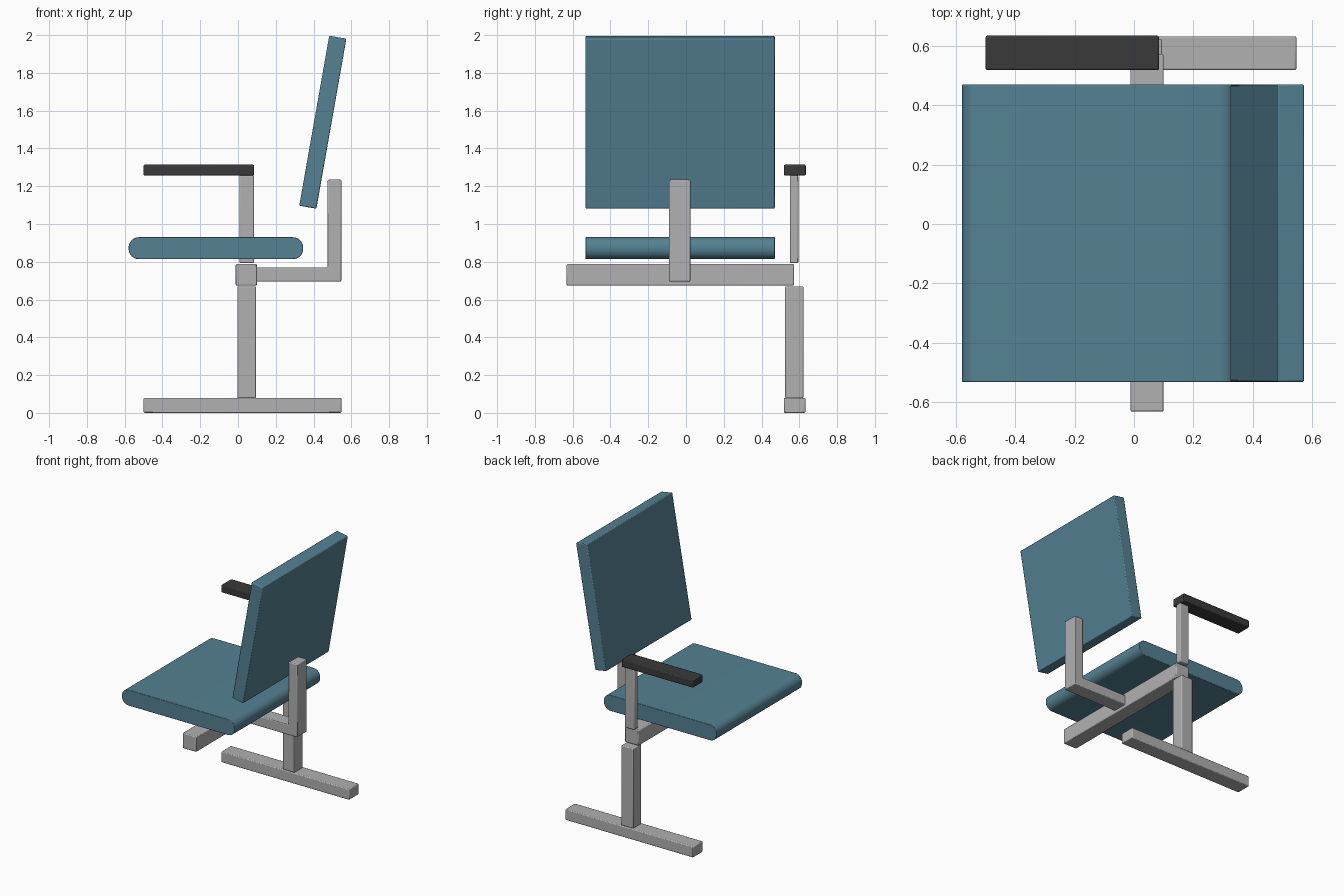
import bpy, bmesh, math
from mathutils import Matrix

if "Cube" in bpy.data.objects:
    bpy.data.objects.remove(bpy.data.objects["Cube"])


def material(name, rgb):
    m = bpy.data.materials.new(name)
    m.diffuse_color = (*rgb, 1)
    m.use_nodes = True
    m.node_tree.nodes["Principled BSDF"].inputs["Base Color"].default_value = m.diffuse_color
    return m


TEAL = material("teal upholstery", (0.09, 0.22, 0.29))
GREY = material("grey metal", (0.44, 0.44, 0.44))
DARK = material("dark armrest", (0.042, 0.042, 0.042))


def prism(name, profile, y0, y1, mat, bevel=0.006):
    """Extrude an x/z profile from y0 to y1 and soften its edges."""
    bm = bmesh.new()
    face = bm.faces.new([bm.verts.new((x, y0, z)) for x, z in profile])
    new = bmesh.ops.extrude_face_region(bm, geom=[face])["geom"]
    bmesh.ops.translate(bm, vec=(0, y1 - y0, 0),
                        verts=[v for v in new if isinstance(v, bmesh.types.BMVert)])
    bmesh.ops.recalc_face_normals(bm, faces=bm.faces)
    mesh = bpy.data.meshes.new(name)
    bm.to_mesh(mesh)
    bm.free()
    ob = bpy.data.objects.new(name, mesh)
    bpy.context.collection.objects.link(ob)
    mesh.materials.append(mat)
    mod = ob.modifiers.new("soft edges", "BEVEL")
    mod.width = bevel
    mod.segments = 2
    mod.limit_method = "ANGLE"
    mod.angle_limit = math.radians(40)
    bpy.ops.object.select_all(action="DESELECT")
    ob.select_set(True)
    bpy.context.view_layer.objects.active = ob
    bpy.ops.object.shade_smooth_by_angle(angle=math.radians(35))
    return ob


def box(name, x0, x1, y0, y1, z0, z1, mat):
    return prism(name, [(x0, z0), (x1, z0), (x1, z1), (x0, z1)], y0, y1, mat)


def rounded_profile(x0, x1, z0, z1, r, steps=8):
    pts = []
    for i, (cx, cz) in enumerate([(x1 - r, z1 - r), (x0 + r, z1 - r),
                                  (x0 + r, z0 + r), (x1 - r, z0 + r)]):
        for k in range(steps + 1):
            a = math.pi / 2 * (i + k / steps)
            pts.append((cx + r * math.cos(a), cz + r * math.sin(a)))
    return pts


# Stand: floor rail and lower post
box("floor_rail", -0.5, 0.547, 0.518, 0.632, 0, 0.08, GREY)
box("lower_post", -0.003, 0.095, 0.525, 0.622, 0.078, 0.67, GREY)

# Beam under the seat
box("cross_beam", -0.012, 0.1, -0.632, 0.572, 0.674, 0.788, GREY)

# Armrest on its slim post
box("armrest_post", 0.007, 0.085, 0.55, 0.595, 0.794, 1.257, GREY)
box("armrest", -0.5, 0.085, 0.518, 0.634, 1.257, 1.314, DARK)

# L-shaped backrest bracket
prism("back_bracket", [(0.09, 0.695), (0.547, 0.695), (0.547, 1.235),
                       (0.475, 1.235), (0.475, 0.77), (0.09, 0.77)],
      -0.09, 0.023, GREY)

# Seat cushion with rounded front and rear edges
prism("seat", rounded_profile(-0.579, 0.345, 0.814, 0.93, 0.054),
      -0.532, 0.47, TEAL, 0.003)

# Leaning backrest
back = box("backrest", -0.046, 0.046, -0.532, 0.47, -0.457, 0.457, TEAL)
back.data.transform(Matrix.Translation((0.449, 0, 1.539))
                    @ Matrix.Rotation(math.radians(10), 4, "Y"))
